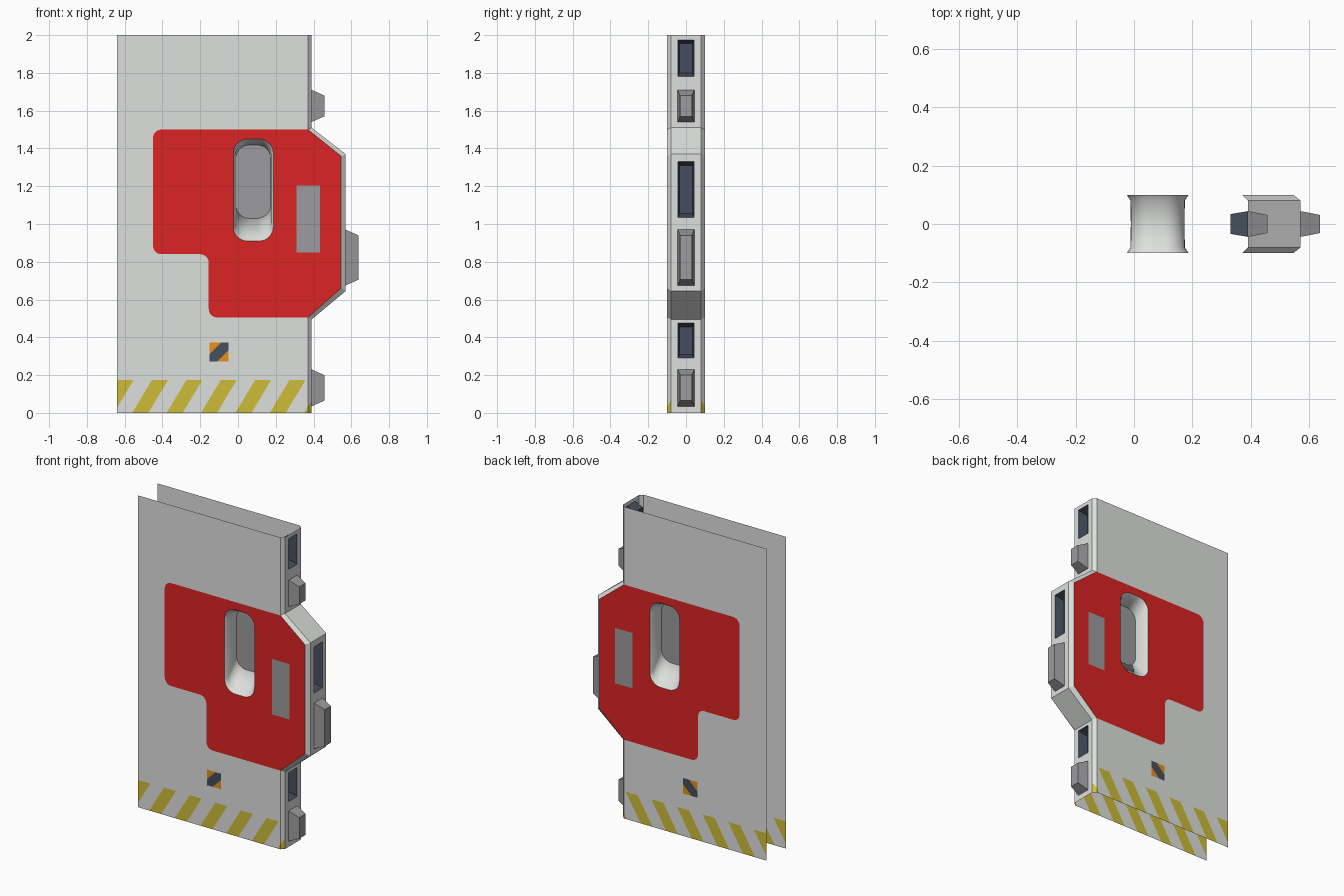
import bpy, bmesh, math
from mathutils import Vector
from mathutils.geometry import tessellate_polygon

if "Cube" in bpy.data.objects:
    bpy.data.objects.remove(bpy.data.objects["Cube"])


def colour(name, r, g, b):
    lin = lambda c: c / 12.92 if c < 0.04 else ((c + 0.055) / 1.055) ** 2.4
    m = bpy.data.materials.new(name)
    m.diffuse_color = (lin(r), lin(g), lin(b), 1)
    m.use_nodes = True
    m.node_tree.nodes["Principled BSDF"].inputs["Base Color"].default_value = m.diffuse_color
    return m


WHITE = colour("off_white", .87, .88, .87)
RED = colour("red", .86, .14, .14)
YELLOW = colour("hazard_yellow", .81, .74, .22)
GREY = colour("mid_grey", .61, .61, .62)
DARK = colour("dark_slate", .27, .31, .37)
ORANGE = colour("sign_orange", .90, .57, .09)


def finish(bm, name, mats, mirror=False, smooth=False):
    me = bpy.data.meshes.new(name)
    bm.to_mesh(me)
    bm.free()
    ob = bpy.data.objects.new(name, me)
    bpy.context.collection.objects.link(ob)
    for m in mats:
        me.materials.append(m)
    if mirror:
        ob.modifiers.new("both_sides", 'MIRROR').use_axis = (False, True, False)
    if smooth:
        bpy.ops.object.select_all(action='DESELECT')
        ob.select_set(True)
        bpy.context.view_layer.objects.active = ob
        bpy.ops.object.shade_smooth_by_angle(angle=math.radians(35))
    return ob


def add_face(bm, pts, toward):
    """Add a face whose normal points along the given direction."""
    f = bm.faces.new([bm.verts.new(p) for p in pts])
    f.normal_update()
    if f.normal.dot(Vector(toward)) < 0:
        f.normal_flip()


def fill(bm, loops, to3d, toward):
    """Fill a 2D outline, later loops being holes."""
    tris = tessellate_polygon([[Vector((a, b, 0)) for a, b in lp] for lp in loops])
    flat = [p for lp in loops for p in lp]
    for t in tris:
        add_face(bm, [to3d(*flat[i]) for i in t], toward)
    bmesh.ops.remove_doubles(bm, verts=bm.verts, dist=1e-5)


def rect(x0, x1, z0, z1):
    return [(x0, z0), (x1, z0), (x1, z1), (x0, z1)]


def rounded(pts, r, n=6, closed=True):
    """Round the right-angled corners of a path."""
    out = []
    for i, p in enumerate(pts):
        if not closed and i in (0, len(pts) - 1):
            out.append(p)
            continue
        p = Vector(p)
        a = (Vector(pts[i - 1]) - p).normalized()
        b = (Vector(pts[(i + 1) % len(pts)]) - p).normalized()
        for k in range(n + 1):
            t = math.pi / 2 * k / n
            out.append(tuple(p + (a + b) * r - b * r * math.cos(t) - a * r * math.sin(t)))
    return out


def cut(bm, co, no):
    bmesh.ops.bisect_plane(bm, geom=bm.verts[:] + bm.edges[:] + bm.faces[:],
                           plane_co=co, plane_no=no, dist=1e-6)


def front(x, z):
    return (x, -.1, z)


FACE = (0, -1, 0)
BAND = .175          # height of the hazard stripes
handle = rounded(rect(-.025, .187, .91, 1.45), .075, 8)
grip_plate = rect(.31, .435, .85, 1.205)
sign = rect(-.15, -.05, .272, .372)
step = rounded([(.37, 1.5), (-.45, 1.5), (-.45, .84), (-.155, .84),
                (-.155, .505), (.37, .505)], .045, closed=False)

# Off-white skin, with the red area and the sign left out
bm = bmesh.new()
fill(bm, [[(-.64, BAND), (.37, BAND)] + step[::-1] + [(.37, 2), (-.64, 2)], sign], front, FACE)
finish(bm, "door_skin", [WHITE], True)

# Red area, with openings for the handle and the grey plate
bm = bmesh.new()
fill(bm, [step + [(.545, .66), (.545, 1.36)], handle, grip_plate], front, FACE)
finish(bm, "red_panel", [RED], True)

# Grey plate
bm = bmesh.new()
fill(bm, [grip_plate], front, FACE)
finish(bm, "grey_plate", [GREY], True)

# Hazard stripes, cut across the bottom band and its chamfer
bm = bmesh.new()
add_face(bm, [front(*p) for p in rect(-.64, .37, 0, BAND)], FACE)
add_face(bm, [(.37, -.1, 0), (.39, -.08, 0), (.39, -.08, BAND), (.37, -.1, BAND)], FACE)
SLOPE, PITCH, START, WIDTH = .6, .182, -.56, .085
for k in range(-1, 6):
    for x in (START + k * PITCH, START + k * PITCH + WIDTH):
        cut(bm, (x, 0, 0), (1, 0, -SLOPE))
for f in bm.faces:
    c = f.calc_center_median()
    f.material_index = int((c.x - SLOPE * c.z - START) % PITCH < WIDTH)
finish(bm, "hazard_band", [WHITE, YELLOW], True)

# Small warning sign with a dark diagonal
bm = bmesh.new()
add_face(bm, [front(*p) for p in sign], FACE)
for s in (-.04, .04):
    cut(bm, (-.1 + s, 0, .322), (1, 0, -1))
for f in bm.faces:
    c = f.calc_center_median()
    f.material_index = int(abs((c.x + .1) - (c.z - .322)) < .03)
finish(bm, "warning_sign", [ORANGE, DARK], True)

# Chamfer that follows the closing edge
inner = [(.37, BAND), (.37, .505), (.545, .66), (.545, 1.36), (.37, 1.5), (.37, 2)]
outer = [(.39, BAND), (.39, .495), (.57, .645), (.57, 1.37), (.39, 1.51), (.39, 2)]
bm = bmesh.new()
for i in range(len(inner) - 1):
    add_face(bm, [front(*inner[i]), (outer[i][0], -.08, outer[i][1]),
                  (outer[i + 1][0], -.08, outer[i + 1][1]), front(*inner[i + 1])], FACE)
bmesh.ops.remove_doubles(bm, verts=bm.verts, dist=1e-5)
finish(bm, "edge_chamfer", [WHITE], True)

# Closing edge with slots: x, bottom, top, slots
SLOTS = [(.39, .29, .475), (.57, 1.035, 1.33), (.39, 1.78, 1.975)]
bm = bmesh.new()
for x, z0, z1 in ((.39, 0, .495), (.57, .645, 1.37), (.39, 1.51, 2)):
    holes = [rect(-.043, .043, a, b) for sx, a, b in SLOTS if z0 < a < z1]
    fill(bm, [rect(-.08, .08, z0, z1)] + holes, lambda y, z: (x, y, z), (1, 0, 0))
for (xa, za), (xb, zb) in ((outer[1], outer[2]), (outer[3], outer[4])):
    add_face(bm, [(xa, -.08, za), (xa, .08, za), (xb, .08, zb), (xb, -.08, zb)], (1, 0, 0))
finish(bm, "closing_edge", [WHITE])


# Tapered pegs point outwards, matching sockets go inwards
def taper(name, x, z0, z1, depth, mat, dy, dz):
    a = [(x, y, z) for y, z in rect(-.044, .044, z0, z1)]
    b = [(x + depth, y, z) for y, z in rect(-.044 + dy, .044 - dy, z0 + dz, z1 - dz)]
    bm = bmesh.new()
    add_face(bm, b, (1, 0, 0))
    mid = Vector((x + depth / 2, 0, (z0 + z1) / 2))
    for i in range(4):
        j = (i + 1) % 4
        out = (Vector(a[i]) + Vector(a[j])) / 2 - mid
        add_face(bm, [a[i], a[j], b[j], b[i]], out if depth > 0 else -out)
    bmesh.ops.remove_doubles(bm, verts=bm.verts, dist=1e-5)
    finish(bm, name, [mat])


for i, (x, a, b) in enumerate(((.39, .035, .23), (.57, .675, .97), (.39, 1.54, 1.71))):
    taper(f"locking_peg_{i + 1}", x, a, b, .067, GREY, .013, .03)
for i, (x, a, b) in enumerate(SLOTS):
    taper(f"peg_socket_{i + 1}", x, a, b, -.06, DARK, .01, .02)

# Handle recess: chamfered mouth, then a sloping floor to the centre plate
rings = [(-.1, handle),
         (-.08, rounded(rect(-.012, .174, .925, 1.437), .07, 8)),
         (0, rounded(rect(-.011, .173, 1.03, 1.418), .07, 8))]
bm = bmesh.new()
for (ya, ra), (yb, rb) in zip(rings, rings[1:]):
    for i in range(len(ra)):
        j = (i + 1) % len(ra)
        mid = Vector((.081, 0, 1.2))
        p = Vector((ra[i][0], 0, ra[i][1]))
        add_face(bm, [(ra[i][0], ya, ra[i][1]), (ra[j][0], ya, ra[j][1]),
                      (rb[j][0], yb, rb[j][1]), (rb[i][0], yb, rb[i][1])], mid - p)
bmesh.ops.remove_doubles(bm, verts=bm.verts, dist=1e-5)
finish(bm, "handle_recess", [WHITE], True, True)

bm = bmesh.new()
fill(bm, [rings[-1][1]], lambda x, z: (x, 0, z), FACE)
finish(bm, "handle_back_plate", [GREY])
